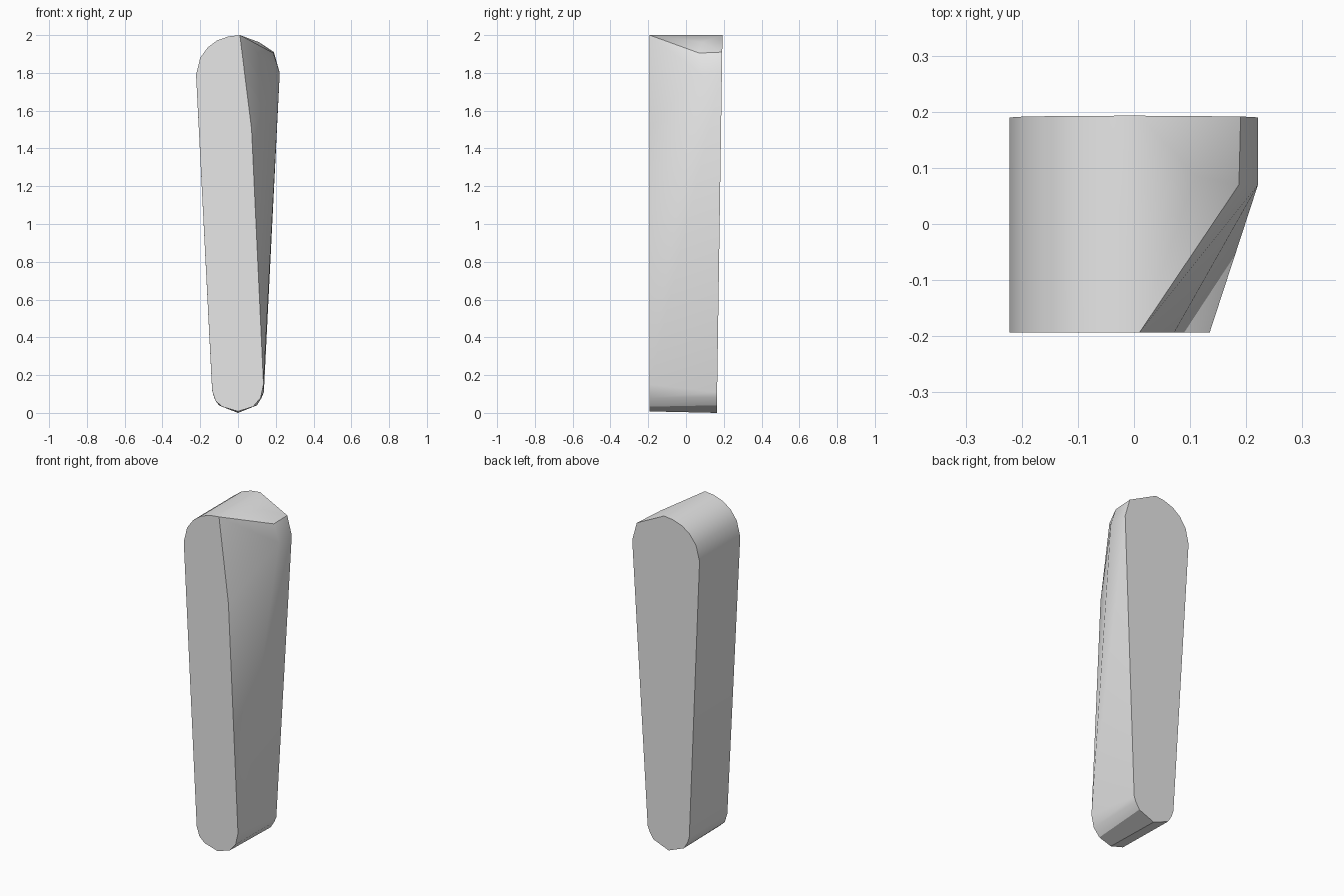
import bpy, bmesh, math

cube = bpy.data.objects.get("Cube")
if cube:
    bpy.data.objects.remove(cube, do_unlink=True)

FRONT = -0.193


def back_y(z):
    # the back face leans slightly outwards towards the top
    return 0.163 + 0.015 * z


# shared outline: top centre, down the -x side, around the foot to the +x side
crown = [(0.01, 2), (-0.05, 1.993), (-0.11, 1.972), (-0.16, 1.935), (-0.2, 1.88), (-0.222, 1.79)]
front_foot = [(-0.137, 0.12), (-0.12, 0.065), (-0.085, 0.033), (0, 0.008),
              (0.08, 0.033), (0.12, 0.08), (0.135, 0.15)]
back_foot = [(-0.137, 0.117), (-0.125, 0.08), (-0.1, 0.04), (0, 0),
             (0.1, 0.04), (0.125, 0.08), (0.137, 0.11)]

bm = bmesh.new()
front = [bm.verts.new((x, FRONT, z)) for x, z in crown + front_foot]
back = [bm.verts.new((x, back_y(z), z)) for x, z in crown + back_foot]

# wall running round the rounded side and foot
for i in range(len(front) - 1):
    bm.faces.new((front[i], front[i + 1], back[i + 1], back[i]))

# slanted cut on the +x front corner
bend = bm.verts.new((0.072, FRONT, 1.5))
shoulder = bm.verts.new((0.221, 0.07, 1.8))
upper = bm.verts.new((0.187, 0.07, 1.905))
ridge = bm.verts.new((0.11, 0.085, 1.963))
back_shoulder = bm.verts.new((0.221, back_y(1.8), 1.8))
back_upper = bm.verts.new((0.19, back_y(1.91), 1.91))
tip, back_tip, heel, back_heel = front[0], back[0], front[-1], back[-1]

for loop in (
    (bend, heel, shoulder), (tip, bend, shoulder), (tip, shoulder, upper),
    (tip, upper, ridge), (ridge, upper, back_upper), (tip, ridge, back_tip),
    (ridge, back_upper, back_tip),
    (upper, shoulder, back_shoulder, back_upper),
    (heel, back_heel, back_shoulder, shoulder),
    front + [bend],
    back + [back_shoulder, back_upper],
):
    bm.faces.new(loop)
bmesh.ops.recalc_face_normals(bm, faces=bm.faces)

mesh = bpy.data.meshes.new("tapered_block")
bm.to_mesh(mesh)
bm.free()
block = bpy.data.objects.new("tapered_block", mesh)
bpy.context.collection.objects.link(block)

# plain grey
grey = bpy.data.materials.new("light_grey")
grey.use_nodes = True
colour = (0.8, 0.8, 0.8, 1)
grey.diffuse_color = colour
grey.node_tree.nodes["Principled BSDF"].inputs["Base Color"].default_value = colour
mesh.materials.append(grey)

# soft rounded ends, crisp edges
bpy.ops.object.select_all(action="DESELECT")
block.select_set(True)
bpy.context.view_layer.objects.active = block
bpy.ops.object.shade_smooth_by_angle(angle=math.radians(32))
